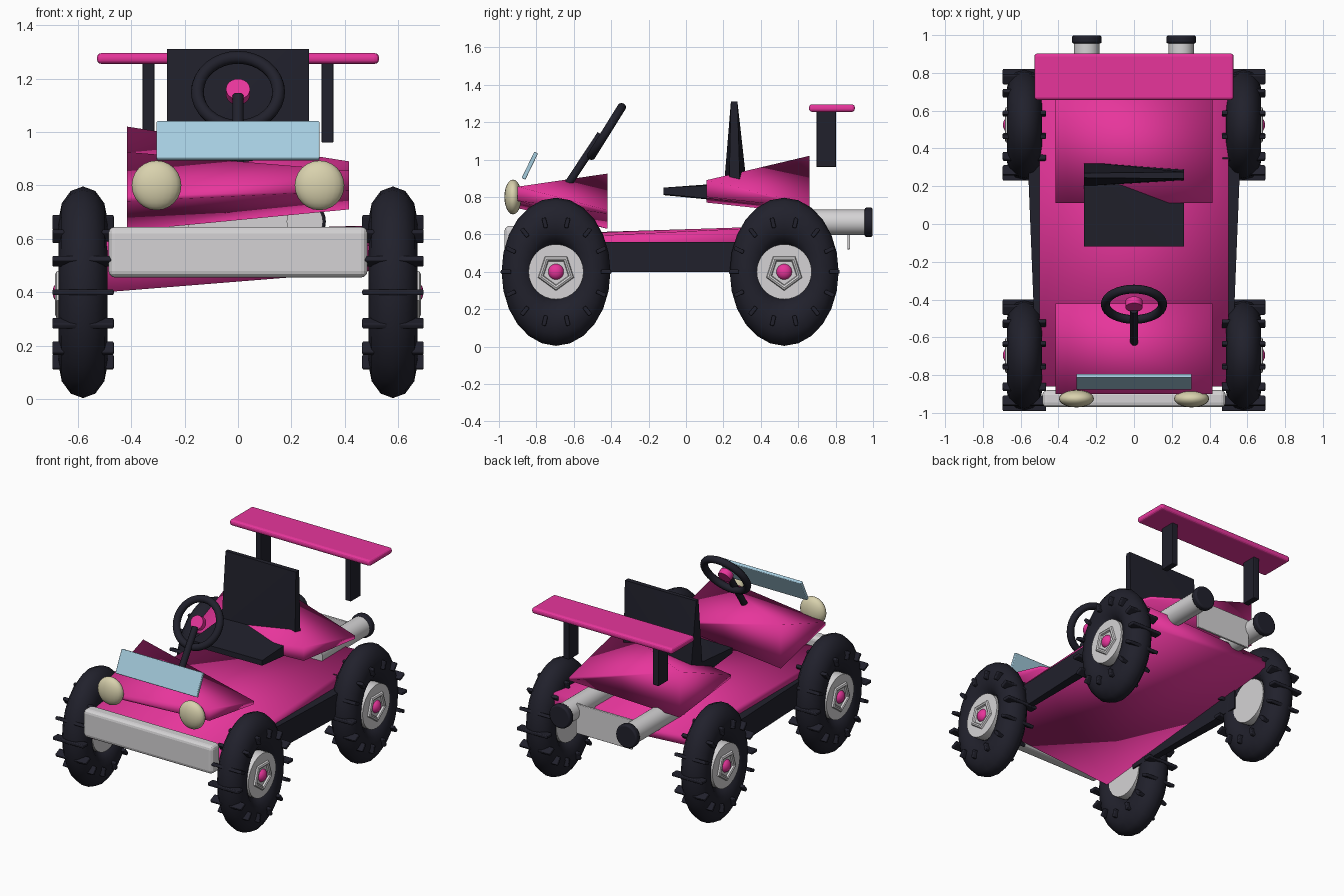
import bpy, bmesh, math
from mathutils import Vector

cube = bpy.data.objects.get("Cube")
if cube:
    bpy.data.objects.remove(cube, do_unlink=True)


def material(name, rgb):
    m = bpy.data.materials.new(name)
    m.use_nodes = True
    m.diffuse_color = (*rgb, 1)
    m.node_tree.nodes["Principled BSDF"].inputs["Base Color"].default_value = (*rgb, 1)
    return m


PINK = material("hot_pink", (0.80, 0.036, 0.33))
DARK = material("dark_rubber", (0.015, 0.015, 0.025))
GREY = material("light_grey", (0.66, 0.65, 0.66))
CREAM = material("lamp_cream", (0.69, 0.64, 0.42))
BLUE = material("glass_blue", (0.38, 0.61, 0.74))


def finish(name, mat, angle=40):
    """Name, colour and shade the active primitive."""
    ob = bpy.context.object
    ob.name = name
    ob.data.materials.append(mat)
    bpy.ops.object.transform_apply(location=False, rotation=False, scale=True)
    if angle:
        bpy.ops.object.shade_smooth_by_angle(angle=math.radians(angle))
    return ob


def box(name, centre, size, mat, bevel=0.0, tilt=0.0):
    bpy.ops.mesh.primitive_cube_add(size=1, location=centre, rotation=(tilt, 0, 0))
    bpy.context.object.scale = size
    ob = finish(name, mat, 0)
    if bevel:
        mod = ob.modifiers.new("rounded", "BEVEL")
        mod.width, mod.segments = bevel, 3
    return ob


def ball(name, centre, size, mat):
    bpy.ops.mesh.primitive_uv_sphere_add(segments=20, ring_count=12, radius=1, location=centre)
    bpy.context.object.scale = size
    return finish(name, mat, 60)


def rod(name, a, b, radius, mat, sides=24):
    a, b = Vector(a), Vector(b)
    turn = (b - a).to_track_quat("Z", "Y").to_euler()
    bpy.ops.mesh.primitive_cylinder_add(vertices=sides, radius=radius, depth=(b - a).length,
                                        location=(a + b) / 2, rotation=turn)
    return finish(name, mat)


def warped(name, ends, mat, smooth=180):
    """Folded block stretched over two four-cornered ends."""
    bm = bmesh.new()
    corners = [bm.verts.new(p) for end in ends for p in end]
    bmesh.ops.convex_hull(bm, input=corners)
    bmesh.ops.delete(bm, geom=[v for v in bm.verts if not v.link_faces], context="VERTS")
    bmesh.ops.recalc_face_normals(bm, faces=bm.faces)
    mesh = bpy.data.meshes.new(name)
    bm.to_mesh(mesh)
    bm.free()
    ob = bpy.data.objects.new(name, mesh)
    bpy.context.collection.objects.link(ob)
    bpy.ops.object.select_all(action="DESELECT")
    ob.select_set(True)
    bpy.context.view_layer.objects.active = ob
    return finish(name, mat, smooth)


def section(w, y, right, left):
    """Upright end: (low, high) heights at -x, then at +x."""
    return [(-w, y, right[0]), (w, y, left[0]), (w, y, left[1]), (-w, y, right[1])]


# Folded body panels, opposite corners raised
warped("chassis", (section(0.5, -0.86, (0.40, 0.60), (0.48, 0.575)),
                   section(0.5, 0.70, (0.56, 0.62), (0.50, 0.65))), PINK)
warped("hood", (section(0.415, -0.90, (0.74, 0.76), (0.78, 0.855)),
                section(0.415, -0.42, (0.63, 0.925), (0.71, 0.73))), PINK)
warped("rear_cowl", (section(0.415, 0.11, (0.77, 0.79), (0.80, 0.89)),
                     section(0.415, 0.66, (0.71, 1.02), (0.74, 0.76))), PINK)

# Seat
warped("seat_base", (section(0.265, -0.12, (0.81, 0.845), (0.815, 0.85)),
                     section(0.265, 0.29, (0.77, 0.88), (0.775, 0.87))), DARK, 60)
low, high, w = 0.82, 1.31, 0.265
warped("seat_back", ([(-w, 0.20, low), (w, 0.23, low), (w, 0.29, low), (-w, 0.33, low)],
                     [(-w, 0.245, high), (w, 0.24, high), (w, 0.275, high), (-w, 0.27, high)]), DARK, 60)

# Front fittings
box("front_bumper", (0, -0.925, 0.55), (0.97, 0.09, 0.19), GREY, 0.025)
box("windshield", (0, -0.835, 0.967), (0.61, 0.022, 0.156), BLUE, 0.005, -0.45)

# Steering gear
wheel_centre = Vector((0, -0.425, 1.15))
lean = math.atan2(0.85, 0.53)
bpy.ops.mesh.primitive_torus_add(location=wheel_centre, rotation=(lean, 0, 0), major_radius=0.152,
                                 minor_radius=0.024, major_segments=32, minor_segments=10)
finish("steering_wheel", DARK, 60)
axis = Vector((0, -math.sin(lean), math.cos(lean)))
rod("steering_hub", wheel_centre - axis * 0.02, wheel_centre + axis * 0.02, 0.045, PINK)
rod("steering_column", (0, -0.63, 0.87), (0, -0.455, 1.135), 0.021, DARK, 16)

# Rear wing and plate
box("rear_wing", (0, 0.78, 1.275), (1.055, 0.245, 0.04), PINK, 0.016)
box("rear_plate", (0, 0.87, 0.62), (0.42, 0.015, 0.20), GREY, 0.004)

for s, side in ((1, "left"), (-1, "right")):
    ball(side + "_headlight", (s * 0.305, -0.925, 0.80), (0.093, 0.046, 0.093), CREAM)
    box(side + "_wing_post", (s * 0.335, 0.75, 1.11), (0.044, 0.105, 0.30), DARK, 0.004)
    rod(side + "_exhaust", (s * 0.25, 0.45, 0.665), (s * 0.25, 0.97, 0.665), 0.068, GREY)
    cap = rod(side + "_exhaust_cap", (s * 0.25, 0.955, 0.665), (s * 0.25, 0.998, 0.665), 0.079, DARK)
    rounding = cap.modifiers.new("rounded", "BEVEL")
    rounding.width, rounding.segments = 0.01, 2

    # Side sill, wider towards the back
    warped(side + "_sill", [[(s * 0.49, y, 0.40), (s * out, y, 0.40), (s * out, y, 0.56), (s * 0.49, y, 0.56)]
                            for y, out in ((-0.60, 0.525), (0.40, 0.565))], DARK, 30)

    # Wheels
    for y, end in ((-0.695, "front"), (0.525, "rear")):
        tag = f"{end}_{side}_"
        centre = Vector((s * 0.58, y, 0.40))
        bpy.ops.mesh.primitive_torus_add(location=centre, rotation=(0, math.pi / 2, 0),
                                         major_radius=0.27, minor_radius=0.126,
                                         major_segments=24, minor_segments=12)
        bpy.context.object.scale = (1, 0.735, 0.73)
        finish(tag + "tyre", DARK, 60)
        rod(tag + "rim", centre - Vector((s * 0.08, 0, 0)), centre + Vector((s * 0.088, 0, 0)), 0.147, GREY, 32)
        bpy.ops.mesh.primitive_torus_add(location=centre + Vector((s * 0.088, 0, 0)),
                                         rotation=(0, math.pi / 2, 0), major_radius=0.085,
                                         minor_radius=0.016, major_segments=5, minor_segments=8)
        finish(tag + "rim_ring", GREY, 30)
        ball(tag + "hub_cap", centre + Vector((s * 0.08, 0, 0)), (0.034, 0.043, 0.043), PINK)

        # Tread bars set round each tyre
        count = 14
        for k in range(count):
            a = math.tau * k / count
            spot = centre + Vector((0, 0.268 * math.cos(a), 0.268 * math.sin(a)))
            box(f"{tag}tread_{k}", spot, (0.23, 0.055, 0.022), DARK, 0.006, a)
